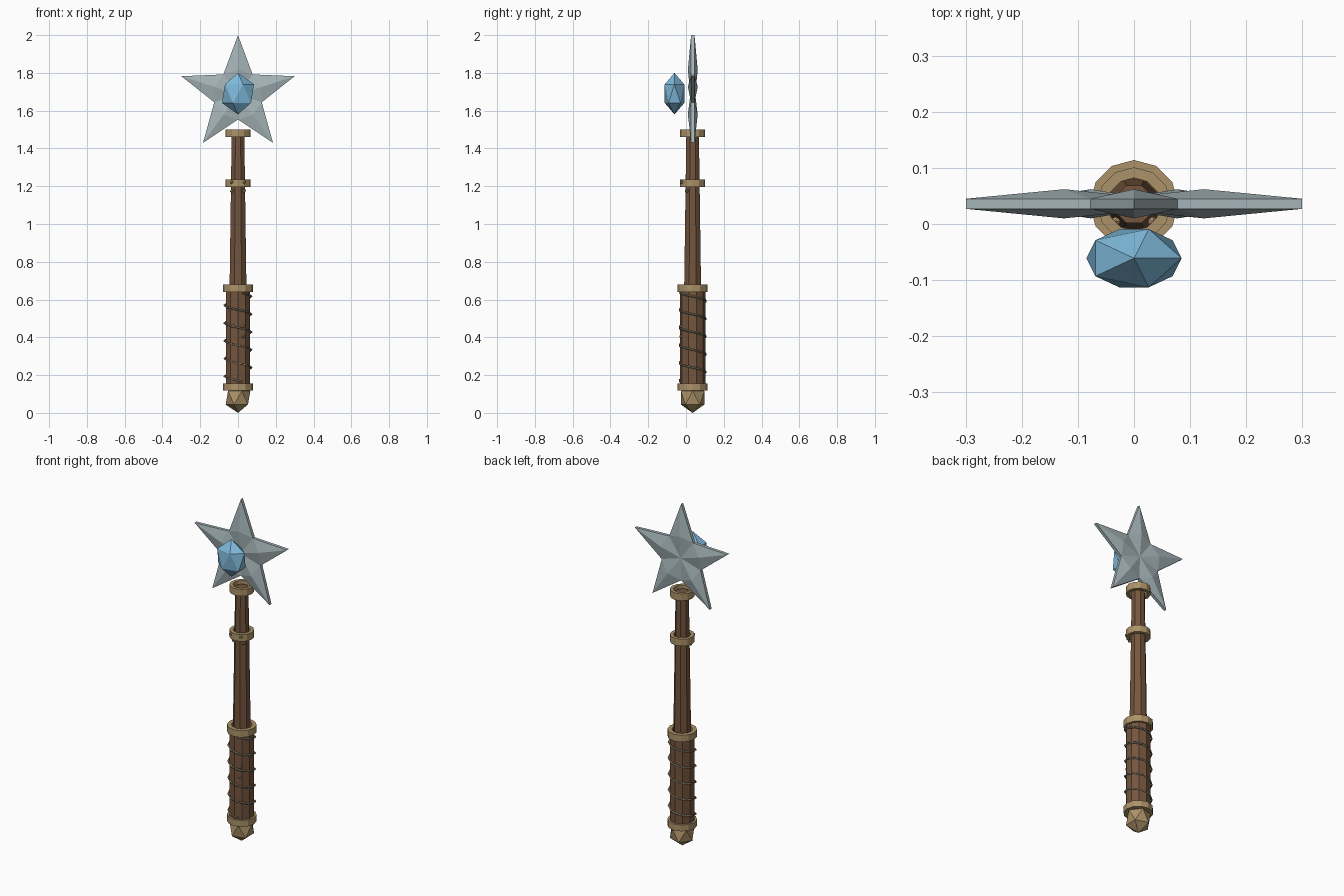
import bpy, bmesh, math
from mathutils import Matrix, Vector

if "Cube" in bpy.data.objects:
    bpy.data.objects.remove(bpy.data.objects["Cube"])

AXIS_Y = 0.035  # the staff stands slightly behind the origin, the gem in front


def material(name, rgb):
    m = bpy.data.materials.new(name)
    m.diffuse_color = (*rgb, 1)
    m.use_nodes = True
    m.node_tree.nodes["Principled BSDF"].inputs["Base Color"].default_value = m.diffuse_color
    return m


WOOD = material("brown wood", (0.175, 0.092, 0.048))
BRASS = material("aged brass", (0.41, 0.29, 0.14))
STEEL = material("pale steel", (0.38, 0.46, 0.48))
GEM = material("blue crystal", (0.21, 0.48, 0.70))
WIRE = material("dull wire", (0.25, 0.22, 0.16))


def finish(bm, name, mat):
    bmesh.ops.recalc_face_normals(bm, faces=bm.faces)
    me = bpy.data.meshes.new(name)
    bm.to_mesh(me)
    bm.free()
    me.materials.append(mat)
    ob = bpy.data.objects.new(name, me)
    bpy.context.collection.objects.link(ob)
    return ob


def lathe(name, profile, sides, mat, ring=False, turn=0.0):
    """Spin (radius, z) points about the staff axis; ring closes the profile."""
    bm = bmesh.new()
    loops = []
    for r, z in profile:
        loops.append([bm.verts.new((r * math.cos(turn + 2 * math.pi * i / sides),
                                    AXIS_Y + r * math.sin(turn + 2 * math.pi * i / sides), z))
                      for i in range(sides)])
    pairs = list(zip(loops, loops[1:]))
    if ring:
        pairs.append((loops[-1], loops[0]))
    else:
        bm.faces.new(loops[0])
        bm.faces.new(loops[-1])
    for a, b in pairs:
        for i in range(sides):
            j = (i + 1) % sides
            bm.faces.new((a[i], a[j], b[j], b[i]))
    return finish(bm, name, mat)


def ball(name, centre, scale, mat):
    bm = bmesh.new()
    bmesh.ops.create_icosphere(bm, subdivisions=1, radius=1)
    bmesh.ops.transform(bm, verts=bm.verts,
                        matrix=Matrix.Translation(centre) @ Matrix.Diagonal((*scale, 1)))
    return finish(bm, name, mat)


# Wooden shaft and thicker grip
lathe("shaft", [(0.049, 0.62), (0.036, 1.485)], 8, WOOD, turn=math.pi / 8)
lathe("grip", [(0.068, 0.12), (0.068, 0.655)], 10, WOOD, turn=math.pi / 10)

# Brass collars
for name, outer, inner, low, high in (
        ("pommel_collar", 0.079, 0.055, 0.118, 0.155),
        ("grip_collar", 0.079, 0.055, 0.64, 0.68),
        ("middle_collar", 0.066, 0.046, 1.195, 1.235),
        ("top_collar", 0.066, 0.047, 1.46, 1.50)):
    lathe(name, [(outer, low), (outer, high), (inner, high), (inner, low)], 12, BRASS, ring=True)

# Faceted pommel
ball("pommel", (0, AXIS_Y, 0.08), (0.073, 0.073, 0.08), BRASS)

# Wire wound down the grip
curve = bpy.data.curves.new("grip_wire", 'CURVE')
curve.dimensions = '3D'
curve.bevel_depth = 0.005
curve.bevel_resolution = 0
curve.use_fill_caps = True
curve.materials.append(WIRE)
TURNS, STEPS = 5, 10
spline = curve.splines.new('POLY')
spline.points.add(TURNS * STEPS)
for i, p in enumerate(spline.points):
    a = 2 * math.pi * i / STEPS - math.pi * 0.5 + math.pi / 10
    p.co = (0.072 * math.cos(a), AXIS_Y + 0.072 * math.sin(a), 0.635 - 0.094 * i / STEPS, 1)
bpy.context.collection.objects.link(bpy.data.objects.new("grip_wire", curve))

# Small studs on the front of the grip and around the middle collar
for i, (x, z, r) in enumerate(((-0.028, 0.46, 0.066), (0.028, 0.46, 0.066), (0.028, 0.405, 0.066),
                               (-0.033, 1.222, 0.066), (0.033, 1.222, 0.066),
                               (-0.033, 1.175, 0.045), (0.033, 1.175, 0.045))):
    ball(f"stud_{i + 1}", (x, AXIS_Y - math.sqrt(r * r - x * x), z), (0.01, 0.01, 0.01), BRASS)

# Five-pointed star: thin rim, raised mid-arm ridges, shallow centre
STAR_Z, TIP_R, NOTCH_R, RIDGE_R = 1.685, 0.315, 0.132, 0.131
bm = bmesh.new()


def star_vert(radius, step, depth):
    a = step * math.pi / 5
    return bm.verts.new((radius * math.sin(a), AXIS_Y + 0.001 + depth, STAR_Z + radius * math.cos(a)))


rims = []
for s in (-1, 1):
    rim = [star_vert(NOTCH_R if k % 2 else TIP_R, k, s * 0.009) for k in range(10)]
    ridge = [star_vert(RIDGE_R, 2 * k, s * 0.026) for k in range(5)]
    centre = star_vert(0, 0, s * 0.013)
    for k in range(5):
        tip, left, right = rim[2 * k], rim[2 * k - 1], rim[2 * k + 1]
        for notch in (left, right):
            bm.faces.new((tip, notch, ridge[k]))
            bm.faces.new((notch, centre, ridge[k]))
    rims.append(rim)
for k in range(10):
    j = (k + 1) % 10
    bm.faces.new((rims[0][k], rims[0][j], rims[1][j], rims[1][k]))
finish(bm, "star", STEEL)

# Crystal hovering in front of the star
ball("crystal", (0, -0.061, 1.69), (0.095, 0.061, 0.11), GEM)
